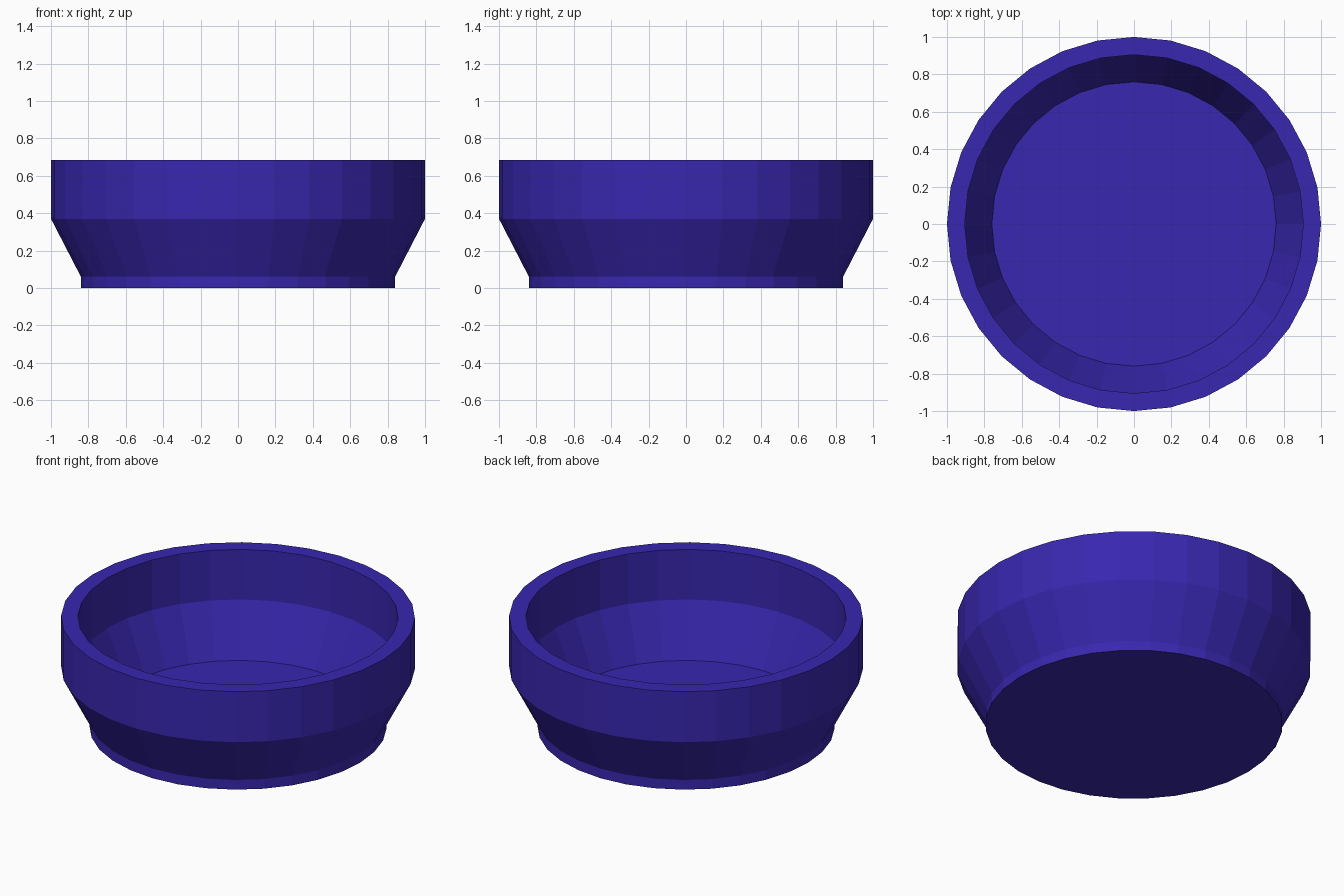
import bpy, bmesh, math

if "Cube" in bpy.data.objects:
    bpy.data.objects.remove(bpy.data.objects["Cube"])

SIDES = 32
# Wall profile (radius, height): outside going up, over the rim, inside going down
PROFILE = [(0.84, 0.0), (0.84, 0.06), (1.0, 0.37), (1.0, 0.685),
           (0.905, 0.685), (0.905, 0.373), (0.76, 0.06)]


def ring(bm, radius, z):
    return [bm.verts.new((radius * math.cos(2 * math.pi * i / SIDES),
                          radius * math.sin(2 * math.pi * i / SIDES), z))
            for i in range(SIDES)]


# Bowl: revolved wall closed by the underside and the inner floor
bm = bmesh.new()
rings = [ring(bm, r, z) for r, z in PROFILE]
for a, b in zip(rings, rings[1:]):
    for i in range(SIDES):
        j = (i + 1) % SIDES
        bm.faces.new((a[i], a[j], b[j], b[i]))
bm.faces.new(rings[0][::-1])
bm.faces.new(rings[-1])
bmesh.ops.recalc_face_normals(bm, faces=bm.faces)
mesh = bpy.data.meshes.new("bowl")
bm.to_mesh(mesh)
bm.free()
bowl = bpy.data.objects.new("bowl", mesh)
bpy.context.collection.objects.link(bowl)

# Deep blue glaze
glaze = bpy.data.materials.new("blue_glaze")
glaze.diffuse_color = (0.04, 0.02, 0.43, 1.0)
glaze.use_nodes = True
glaze.node_tree.nodes["Principled BSDF"].inputs["Base Color"].default_value = glaze.diffuse_color
mesh.materials.append(glaze)
